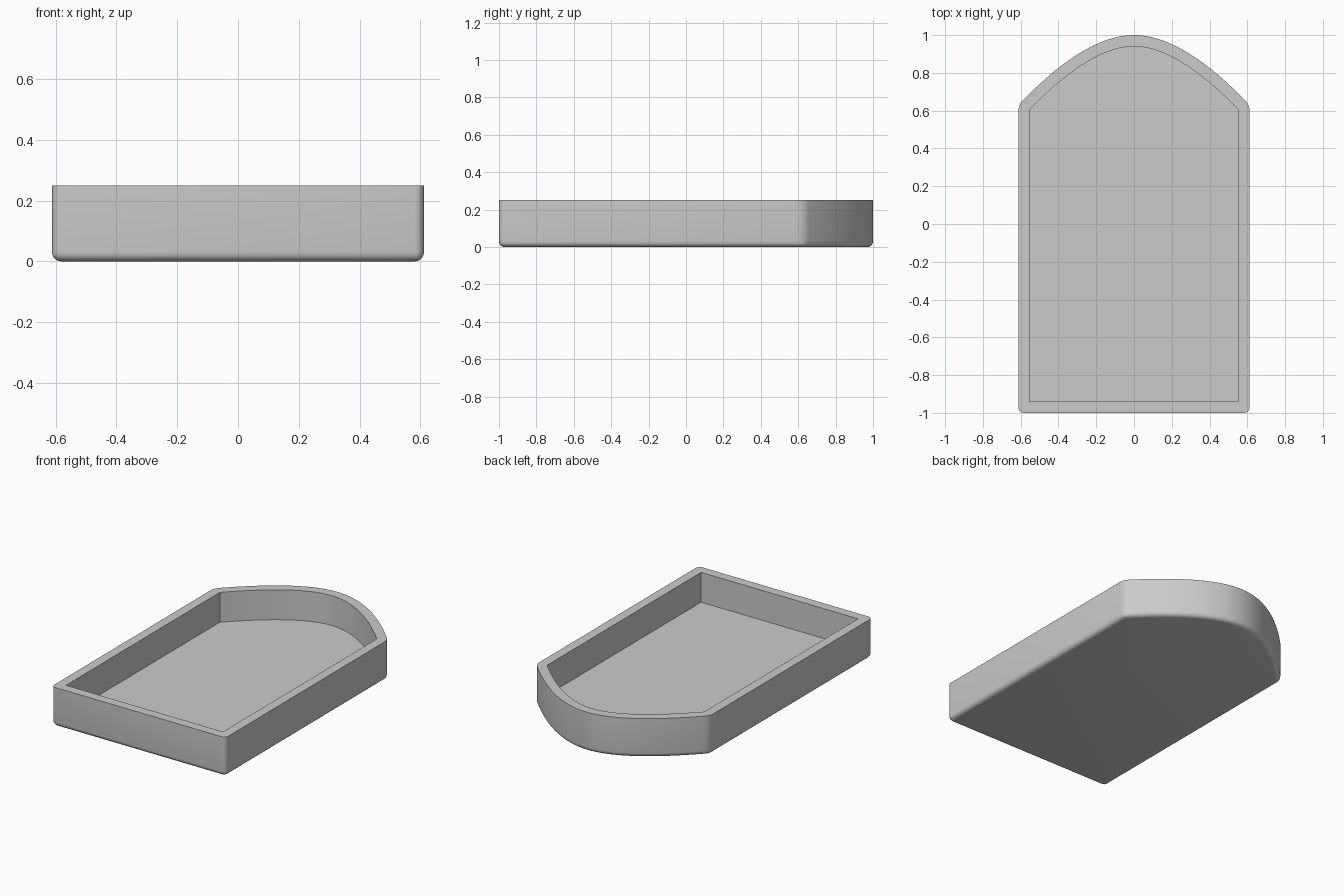
import bpy, bmesh, math
from mathutils import Vector

cube = bpy.data.objects.get("Cube")
if cube:
    bpy.data.objects.remove(cube, do_unlink=True)

HALF_W, HEIGHT, WALL, ROUND = 0.612, 0.25, 0.06, 0.03
SHOULDER = 0.63          # where the straight sides meet the arch
STEPS = 24

# Material
grey = bpy.data.materials.new("plain grey")
grey.use_nodes = True
colour = (0.6, 0.6, 0.6, 1)
grey.diffuse_color = colour
grey.node_tree.nodes["Principled BSDF"].inputs["Base Color"].default_value = colour


def arch_half():
    """Curve from the right shoulder up to the crown."""
    start, ctrl, crown = Vector((HALF_W, SHOULDER)), Vector((0.26, 1)), Vector((0, 1))
    for i in range(STEPS + 1):
        t = i / STEPS
        yield start * (1 - t) ** 2 + ctrl * 2 * t * (1 - t) + crown * t ** 2


# Outline: square front, arched back
half = [Vector((HALF_W, -1))] + list(arch_half())
outline = half + [Vector((-p.x, p.y)) for p in reversed(half[:-1])]

# Solid block
bm = bmesh.new()
base = bm.faces.new([bm.verts.new((p.x, p.y, 0)) for p in outline])
ext = bmesh.ops.extrude_face_region(bm, geom=[base], use_keep_orig=True)
bmesh.ops.translate(bm, verts=[v for v in ext["geom"] if isinstance(v, bmesh.types.BMVert)],
                    vec=(0, 0, HEIGHT))
bmesh.ops.recalc_face_normals(bm, faces=bm.faces)

# Rim and cavity
top = max(bm.faces, key=lambda f: f.calc_center_median().z)
bmesh.ops.inset_region(bm, faces=[top], thickness=WALL, use_even_offset=True)
ext = bmesh.ops.extrude_discrete_faces(bm, faces=[top])
floor = ext["faces"][0]
for v in floor.verts:
    v.co.z = WALL


def is_upright(e):
    a, b = e.verts
    return (a.co - b.co).xy.length < 1e-4


def bevel(edges, width, segments):
    bmesh.ops.bevel(bm, geom=edges, offset=width, segments=segments, profile=0.5,
                    affect='EDGES', clamp_overlap=False)


def sharp(e):
    return len(e.link_faces) == 2 and e.calc_face_angle() > math.radians(30)


# Soft inner shoulders
inner = [e for e in bm.edges if is_upright(e) and sharp(e)
         and min(v.co.z for v in e.verts) > WALL / 2 and e.verts[0].co.y > 0]
bevel(inner, 0.02, 3)

# Rounded outer corners and underside
outer = [e for e in bm.edges if sharp(e)
         and ((is_upright(e) and min(v.co.z for v in e.verts) < 1e-4)
              or max(v.co.z for v in e.verts) < 1e-4)]
bevel(outer, ROUND, 5)

mesh = bpy.data.meshes.new("arched_tray")
bm.to_mesh(mesh)
bm.free()
mesh.materials.append(grey)
tray = bpy.data.objects.new("arched_tray", mesh)
bpy.context.collection.objects.link(tray)
bpy.context.view_layer.objects.active = tray
tray.select_set(True)
bpy.ops.object.shade_smooth_by_angle(angle=math.radians(30))
